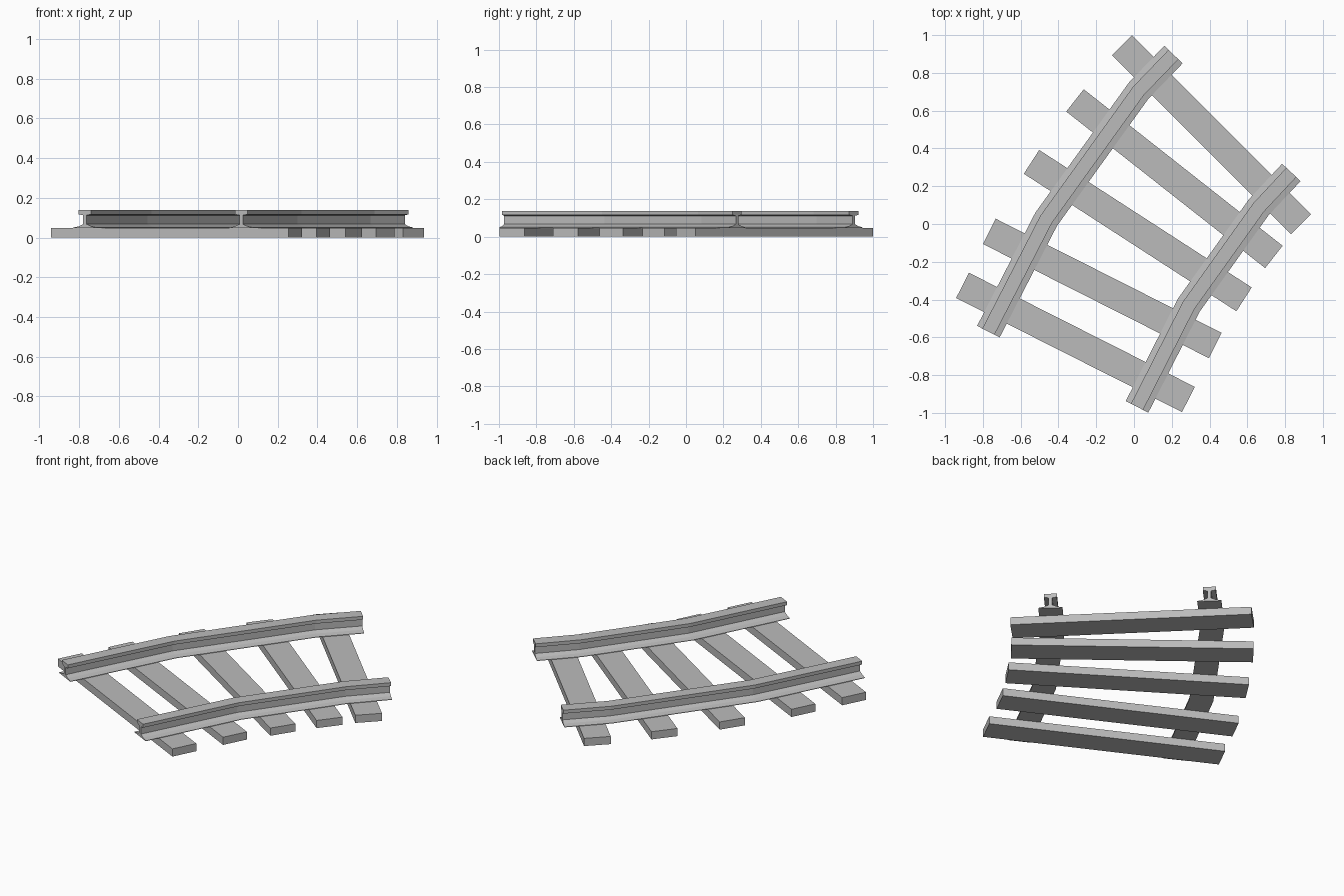
import bpy, bmesh, math
from mathutils import Vector

if "Cube" in bpy.data.objects:
    bpy.data.objects.remove(bpy.data.objects["Cube"])

grey = bpy.data.materials.new("plain grey")
grey.diffuse_color = (0.5, 0.5, 0.5, 1)
grey.use_nodes = True
grey.node_tree.nodes["Principled BSDF"].inputs["Base Color"].default_value = grey.diffuse_color

SLEEPER_TOP = 0.047


def finish(name, bm):
    bmesh.ops.recalc_face_normals(bm, faces=bm.faces)
    mesh = bpy.data.meshes.new(name)
    bm.to_mesh(mesh)
    bm.free()
    mesh.materials.append(grey)
    bpy.context.collection.objects.link(bpy.data.objects.new(name, mesh))


def sleeper(name, x, y, degrees):
    bm = bmesh.new()
    bmesh.ops.create_cube(bm, size=1)
    a = math.radians(degrees)
    for v in bm.verts:
        px, py = v.co.x * 1.34, v.co.y * 0.15
        v.co = (x + px * math.cos(a) - py * math.sin(a),
                y + px * math.sin(a) + py * math.cos(a),
                (v.co.z + 0.5) * SLEEPER_TOP)
    finish(name, bm)


# half cross-section of the rail: foot, web, head (offset, height)
HALF = [(0.067, SLEEPER_TOP), (0.067, 0.05), (0.036, 0.056), (0.01, 0.067),
        (0.01, 0.112), (0.036, 0.117), (0.036, 0.138)]
PROFILE = HALF + [(-o, z) for o, z in reversed(HALF)]


def rail(name, path):
    """Sweep the rail section along a path with mitred bends."""
    pts = [Vector(p) for p in path]
    dirs = [(b - a).normalized() for a, b in zip(pts, pts[1:])]
    bm = bmesh.new()
    rings = []
    for i, p in enumerate(pts):
        d0, d1 = dirs[max(i - 1, 0)], dirs[min(i, len(dirs) - 1)]
        t = (d0 + d1).normalized()
        side = Vector((t.y, -t.x)) / t.dot(d0)
        rings.append([bm.verts.new((p.x + side.x * o, p.y + side.y * o, z))
                      for o, z in PROFILE])
    n = len(PROFILE)
    for r0, r1 in zip(rings, rings[1:]):
        for k in range(n):
            bm.faces.new((r0[k], r0[(k + 1) % n], r1[(k + 1) % n], r1[k]))
    # end caps, split in quads across the symmetric section
    for ring in (rings[0], rings[-1]):
        for k in range(len(HALF) - 1):
            bm.faces.new((ring[k], ring[k + 1], ring[n - 2 - k], ring[n - 1 - k]))
    finish(name, bm)


# sleepers fanning round the curve
for i, (x, y, deg) in enumerate([(-0.31, -0.627, -26.8), (-0.168, -0.341, -26.8),
                                 (0.02, -0.035, -32.9), (0.214, 0.24, -38.2),
                                 (0.41, 0.472, -45)]):
    sleeper(f"sleeper_{i + 1}", x, y, deg)

# two rails, each of three straight lengths
rail("left_rail", [(-0.771, -0.57), (-0.465, 0.025), (0.024, 0.705), (0.209, 0.897)])
rail("right_rail", [(0.016, -0.968), (0.29, -0.43), (0.66, 0.088), (0.833, 0.273)])
